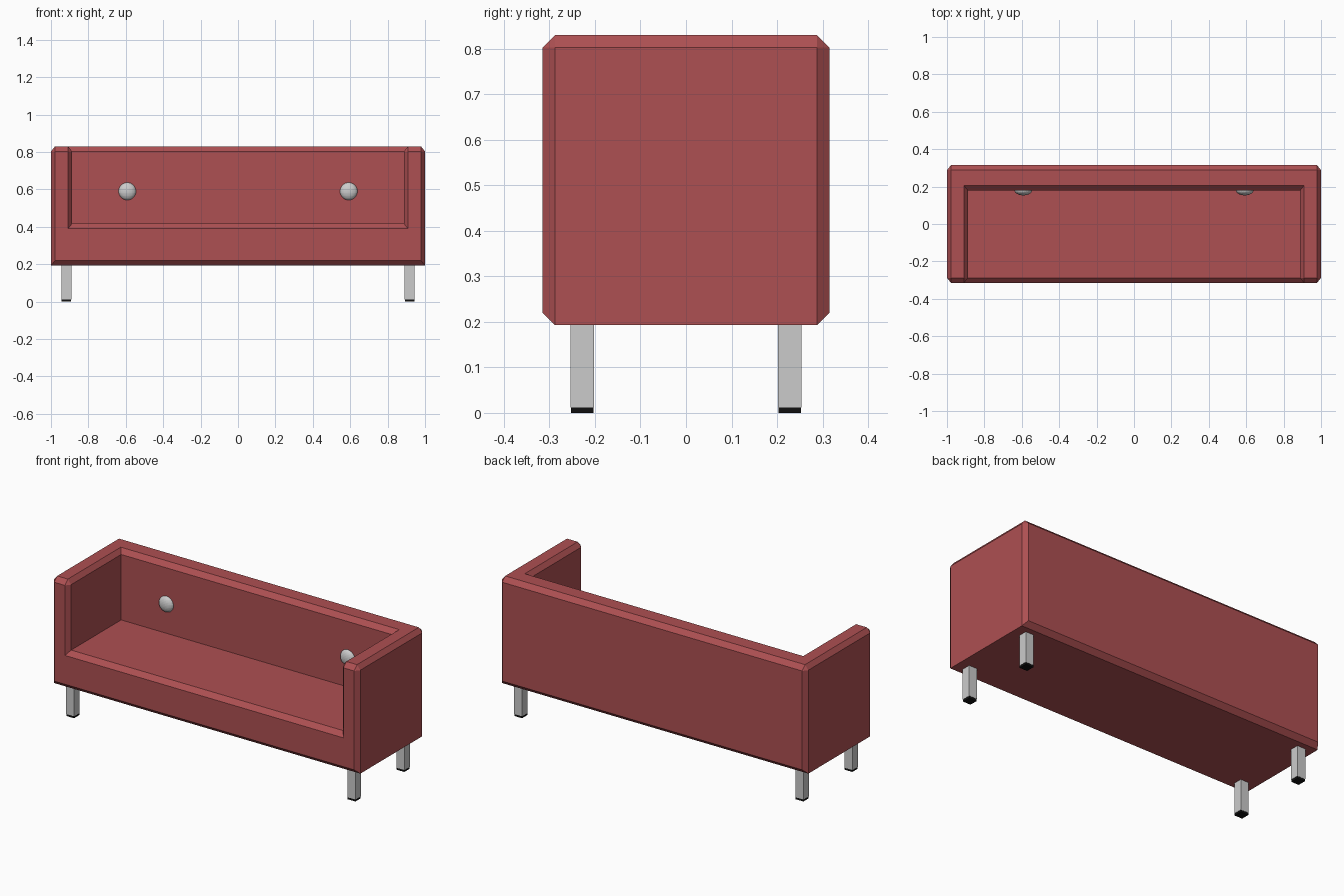
import bpy
import bmesh
from mathutils import Matrix

if "Cube" in bpy.data.objects:
    bpy.data.objects.remove(bpy.data.objects["Cube"])


def material(name, rgb):
    mat = bpy.data.materials.new(name)
    mat.diffuse_color = (*rgb, 1)
    mat.use_nodes = True
    mat.node_tree.nodes["Principled BSDF"].inputs["Base Color"].default_value = mat.diffuse_color
    return mat


def finish(name, bm, mat=None):
    mesh = bpy.data.meshes.new(name)
    bm.to_mesh(mesh)
    bm.free()
    obj = bpy.data.objects.new(name, mesh)
    bpy.context.collection.objects.link(obj)
    if mat:
        mesh.materials.append(mat)
    return obj


def box(name, size, center, mat=None):
    bm = bmesh.new()
    bmesh.ops.create_cube(bm, size=1, matrix=Matrix.Translation(center) @ Matrix.Diagonal((*size, 1)))
    return finish(name, bm, mat)


red = material("red upholstery", (0.42, 0.08, 0.085))
black = material("black rubber", (0.005, 0.005, 0.005))

# Sofa body: box with the seating space open to the front and top
X, Y, BOTTOM, TOP = 1.0, 0.315, 0.193, 0.83
INNER, BACK, SEAT = 0.887, 0.178, 0.417
BEVEL, SQUASH = 0.027, 0.8   # bevel is slightly narrower along x

bm = bmesh.new()
rows = {  # left/right vertex pairs
    "front_low": (X, -Y, BOTTOM), "back_low": (X, Y, BOTTOM),
    "front_top": (X, -Y, TOP), "back_top": (X, Y, TOP),
    "arm_top": (INNER, -Y, TOP), "seat_front": (INNER, -Y, SEAT),
    "seat_back": (INNER, BACK, SEAT), "rest_top": (INNER, BACK, TOP),
}
L = {k: bm.verts.new((-x / SQUASH, y, z)) for k, (x, y, z) in rows.items()}
R = {k: bm.verts.new((x / SQUASH, y, z)) for k, (x, y, z) in rows.items()}


def across(*keys):
    bm.faces.new([L[k] for k in keys] + [R[k] for k in reversed(keys)])


across("front_low", "back_low")
across("back_low", "back_top")
across("seat_front", "seat_back")
across("seat_back", "rest_top")
across("seat_front", "arm_top", "front_top", "front_low")
across("rest_top", "arm_top", "front_top", "back_top")
for S in (L, R):
    bm.faces.new([S[k] for k in ("front_low", "front_top", "back_top", "back_low")])
    bm.faces.new([S[k] for k in ("seat_front", "arm_top", "rest_top", "seat_back")])
bmesh.ops.recalc_face_normals(bm, faces=bm.faces)

# Chamfer outward corners, leaving the lower side edges sharp
lower_sides = [{S["front_low"], S["back_low"]} for S in (L, R)]
edges = [e for e in bm.edges if e.is_convex and set(e.verts) not in lower_sides]
bmesh.ops.bevel(bm, geom=edges, offset=BEVEL * 2 ** 0.5 / 2 ** 0.5, offset_type='OFFSET',
                segments=1, profile=0.5, affect='EDGES', clamp_overlap=True)
bmesh.ops.scale(bm, vec=(SQUASH, 1, 1), verts=bm.verts)
finish("sofa_body", bm, red)

# Square legs with black foot pads
for sx, side in ((-1, "left"), (1, "right")):
    for sy, end in ((-1, "front"), (1, "back")):
        x, y = sx * 0.918, sy * 0.228
        box(f"{end}_{side}_leg", (0.053, 0.052, 0.188), (x, y, 0.106))
        box(f"{end}_{side}_foot_pad", (0.05, 0.05, 0.012), (x, y, 0.006), black)

# Flattened buttons on the backrest
for sx, side in ((-1, "left"), (1, "right")):
    bm = bmesh.new()
    bmesh.ops.create_uvsphere(bm, u_segments=32, v_segments=16, radius=1,
                              matrix=Matrix.Translation((sx * 0.592, BACK + 0.002, 0.59))
                              @ Matrix.Diagonal((0.047, 0.027, 0.047, 1)))
    finish(f"{side}_button", bm)
